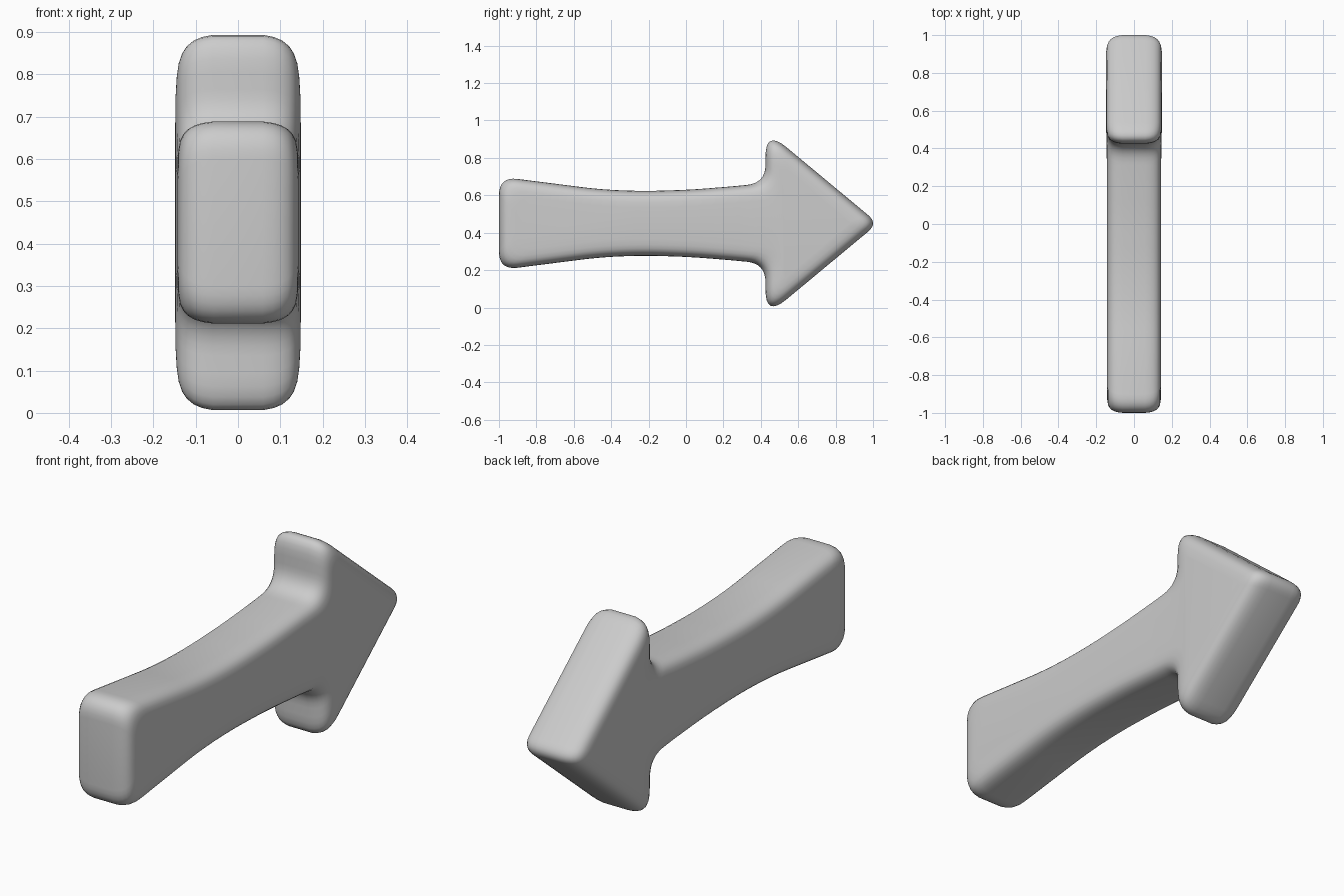
import bpy, bmesh
from mathutils import Vector

if "Cube" in bpy.data.objects:
    bpy.data.objects.remove(bpy.data.objects["Cube"])

MID_Z = 0.45
STEPS = 8

# Upper half outline (y, z, corner rounding), from the tail to the tip
upper = [(-1.0, 0.700, 0.10), (-0.45, 0.630, 0.12), (-0.22, 0.622, 0.10),
         (0.03, 0.630, 0.10), (0.25, 0.648, 0.06), (0.425, 0.665, 0.10),
         (0.425, 0.950, 0.145)]
tip = [(1.027, MID_Z, 0.07)]
lower = [(y, 2 * MID_Z - z, r) for y, z, r in reversed(upper)]
corners = upper + tip + lower

# Side rounding: (inset from outline, half thickness)
rim = [(0, 0.06), (0.003, 0.085), (0.008, 0.105), (0.016, 0.121),
       (0.026, 0.132), (0.04, 0.140), (0.06, 0.1445), (0.09, 0.147)]


def outline(inset):
    """Inset the arrow outline, then round every corner."""
    pts = [Vector((y, z)) for y, z, _ in corners]
    n = len(pts)
    moved = []
    for i, p in enumerate(pts):
        a = (p - pts[i - 1]).normalized()
        b = (pts[(i + 1) % n] - p).normalized()
        na, nb = Vector((a.y, -a.x)), Vector((b.y, -b.x))
        moved.append(p + (na + nb) * inset / (1 + na.dot(nb)))
    loop = []
    for i, p in enumerate(moved):
        r = corners[i][2]
        sharp = i in (len(upper) - 1, len(upper), len(upper) + 1)
        if sharp:
            r *= 1 - 8 * inset
        start = p + (moved[i - 1] - p).normalized() * r
        end = p + (moved[(i + 1) % n] - p).normalized() * r
        for k in range(STEPS + 1):
            s = k / STEPS
            loop.append(start * (1 - s) ** 2 + p * 2 * s * (1 - s) + end * s * s)
    return loop


def thickness(y):
    """The head is slightly thicker than the shaft."""
    return 0.975 + 0.04 * min(1, max(0, (y - 0.3) / 0.3))


# Stack the outlines across the thickness and bridge them
bm = bmesh.new()
layers = [(d, -x) for d, x in reversed(rim)] + rim
rings = []
for d, x in layers:
    rings.append([bm.verts.new((x * thickness(p.x), p.x, p.y)) for p in outline(max(d, 0))])
for a, b in zip(rings, rings[1:]):
    for i in range(len(a)):
        j = (i + 1) % len(a)
        bm.faces.new((a[i], a[j], b[j], b[i]))
bm.faces.new(rings[0])
bm.faces.new(rings[-1])
bmesh.ops.recalc_face_normals(bm, faces=bm.faces)
mesh = bpy.data.meshes.new("arrow")
bm.to_mesh(mesh)
bm.free()

arrow = bpy.data.objects.new("arrow", mesh)
bpy.context.collection.objects.link(arrow)
grey = bpy.data.materials.new("light grey")
grey.diffuse_color = (0.6, 0.6, 0.6, 1)
grey.use_nodes = True
grey.node_tree.nodes["Principled BSDF"].inputs["Base Color"].default_value = grey.diffuse_color
mesh.materials.append(grey)

# Smooth shading
bpy.context.view_layer.objects.active = arrow
arrow.select_set(True)
bpy.ops.object.shade_smooth_by_angle(angle=0.9)
